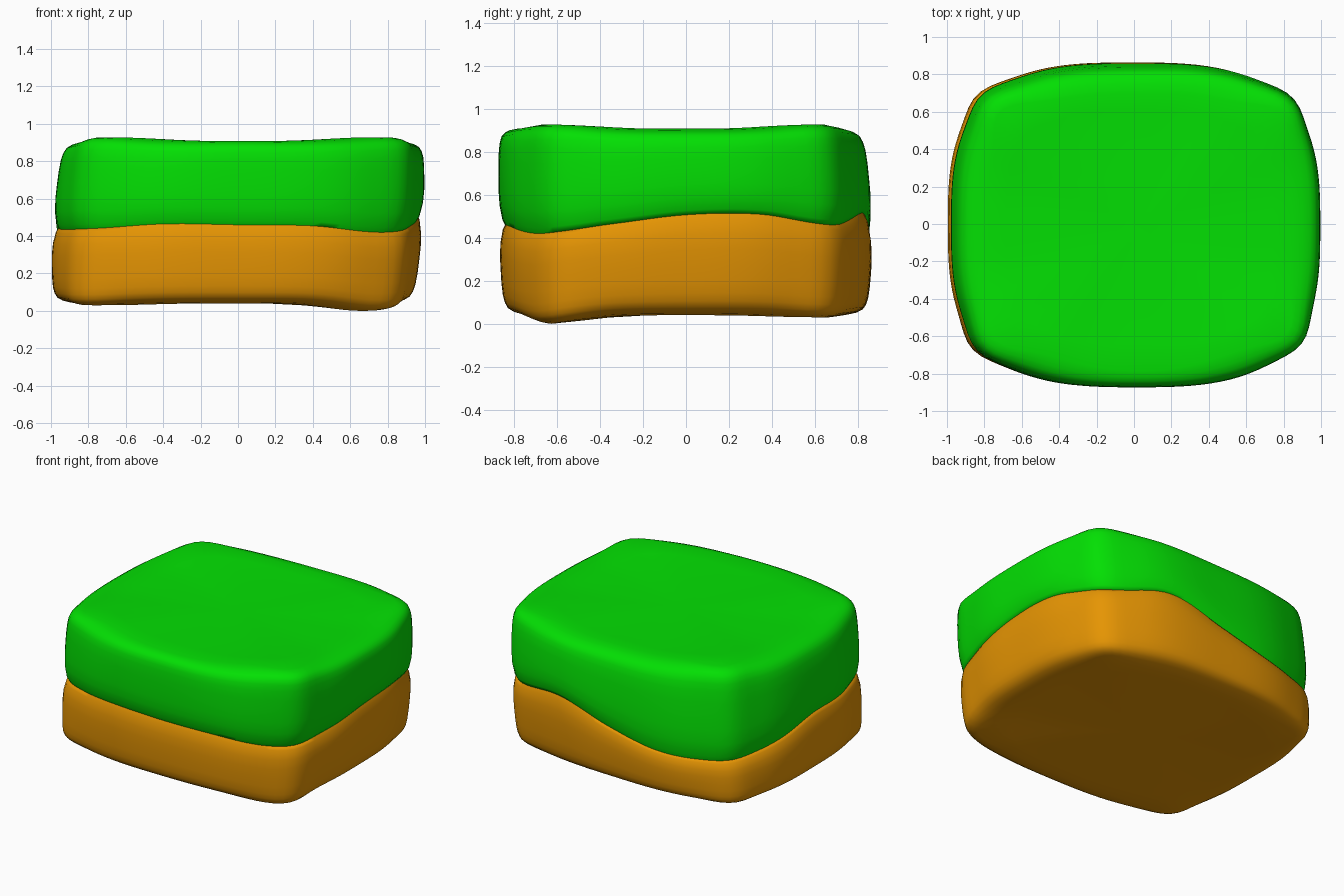
import bpy, bmesh, math

cube = bpy.data.objects.get("Cube")
if cube:
    bpy.data.objects.remove(cube, do_unlink=True)

SEGMENTS = 128
HALF_X, HALF_Y, POWER = 0.992, 0.87, 3.0
CORNERS = (43, 136, 222, 321)

# Wavy seam height, sampled evenly around the block starting at +x
SEAM = [.507, .51, .46, .515, .415, .335, .33, .38,
        .44, .435, .44, .465, .46, .455, .42, .465]


def seam_height(angle):
    """Smooth periodic interpolation of the seam samples."""
    n = len(SEAM)
    u = angle / math.tau * n
    i = int(math.floor(u))
    f = u - i
    p, q, r, s = (SEAM[(i + k) % n] for k in (-1, 0, 1, 2))
    return q + f * (r - p + f * (2*p - 5*q + 4*r - s + f * (3*(q - r) + s - p))) / 2


def bump(angle, at, width):
    """Bump that peaks in one direction, given in degrees."""
    d = (angle - math.radians(at) + math.pi) % math.tau - math.pi
    return math.exp(-(d / width) ** 2)


def corners(angle, width):
    return sum(bump(angle, at, width) for at in CORNERS)


def top_height(angle):
    return 0.908 + 0.02 * math.sin(2 * angle) ** 4


def bottom_height(angle):
    ripple = 0.01 * math.sin(2 * angle) ** 4
    return 0.04 - ripple - 0.03 * bump(angle, 314, 0.22)


def top_softness(angle):
    """Rounding of the upper edge, tighter at the corners and the front."""
    return 1 - 0.4 * corners(angle, 0.2) - 0.35 * bump(angle, 270, 0.45)


def bottom_softness(angle):
    return 1 - 0.5 * corners(angle, 0.2)


def outline(angle, scale):
    """Bulging sides that meet in pinched corners."""
    c, s = math.cos(angle), math.sin(angle)
    r = (abs(c) ** POWER + abs(s) ** POWER) ** (-1 / POWER)
    r += 0.036 * corners(angle, 0.13)
    return HALF_X * r * c * scale, HALF_Y * r * s * scale


def material(name, rgb):
    mat = bpy.data.materials.new(name)
    mat.use_nodes = True
    mat.diffuse_color = (*rgb, 1)
    bsdf = next(n for n in mat.node_tree.nodes if n.type == 'BSDF_PRINCIPLED')
    bsdf.inputs["Base Color"].default_value = (*rgb, 1)
    bsdf.inputs["Roughness"].default_value = 0.6
    return mat


# Soft wall profile: (fraction from seam to outer face, outline scale)
WALL = [(0, .968), (.05, .98), (.2, .992), (.35, .994), (.5, .99), (.65, .985),
        (.78, .977), (.86, .966), (.92, .95), (.96, .92), (.985, .88), (1, .82)]


def slab(name, outer_height, softness, dish_height, lean, mat):
    """Pillow-like slab from the seam to a slightly dished outer face."""
    bm = bmesh.new()
    angles = [math.tau * i / SEGMENTS for i in range(SEGMENTS)]
    rings = []
    for t, scale in WALL:
        ring = []
        for a in angles:
            # The seam ring is shared, the outer edge follows the softness
            soft = 1 + (softness(a) - 1) * min(1, t * 2)
            x, y = outline(a, 1 - (1 - scale) * soft)
            z = seam_height(a) * (1 - t) + outer_height(a) * t
            ring.append(bm.verts.new((x + lean[0] * t, y + lean[1] * t, z)))
        rings.append(ring)
    # Dished outer face
    for scale, blend in ((.72, .3), (.55, .65), (.3, .9), (.1, 1)):
        ring = []
        for a in angles:
            x, y = outline(a, scale)
            z = outer_height(a) * (1 - blend) + dish_height * blend
            ring.append(bm.verts.new((x + lean[0], y + lean[1], z)))
        rings.append(ring)
    for low, high in zip(rings, rings[1:]):
        for i in range(SEGMENTS):
            j = (i + 1) % SEGMENTS
            bm.faces.new((low[i], low[j], high[j], high[i]))
    bm.faces.new(rings[-1])
    # Hidden inner face at the seam
    middle = bm.verts.new((0, 0, sum(SEAM) / len(SEAM)))
    for i in range(SEGMENTS):
        bm.faces.new((rings[0][(i + 1) % SEGMENTS], rings[0][i], middle))
    bmesh.ops.recalc_face_normals(bm, faces=bm.faces)
    mesh = bpy.data.meshes.new(name)
    bm.to_mesh(mesh)
    bm.free()
    mesh.materials.append(mat)
    obj = bpy.data.objects.new(name, mesh)
    bpy.context.collection.objects.link(obj)
    bpy.ops.object.select_all(action='DESELECT')
    obj.select_set(True)
    bpy.context.view_layer.objects.active = obj
    bpy.ops.object.shade_smooth_by_angle(angle=math.radians(60))


# Grass on top, earth underneath
slab("grass_layer", top_height, top_softness, 0.9, (0.028, -0.018),
     material("grass_green", (0.001, 0.74, 0.001)))
slab("earth_layer", bottom_height, bottom_softness, 0.042, (-0.026, -0.003),
     material("earth_orange", (0.79, 0.30, 0.001)))
